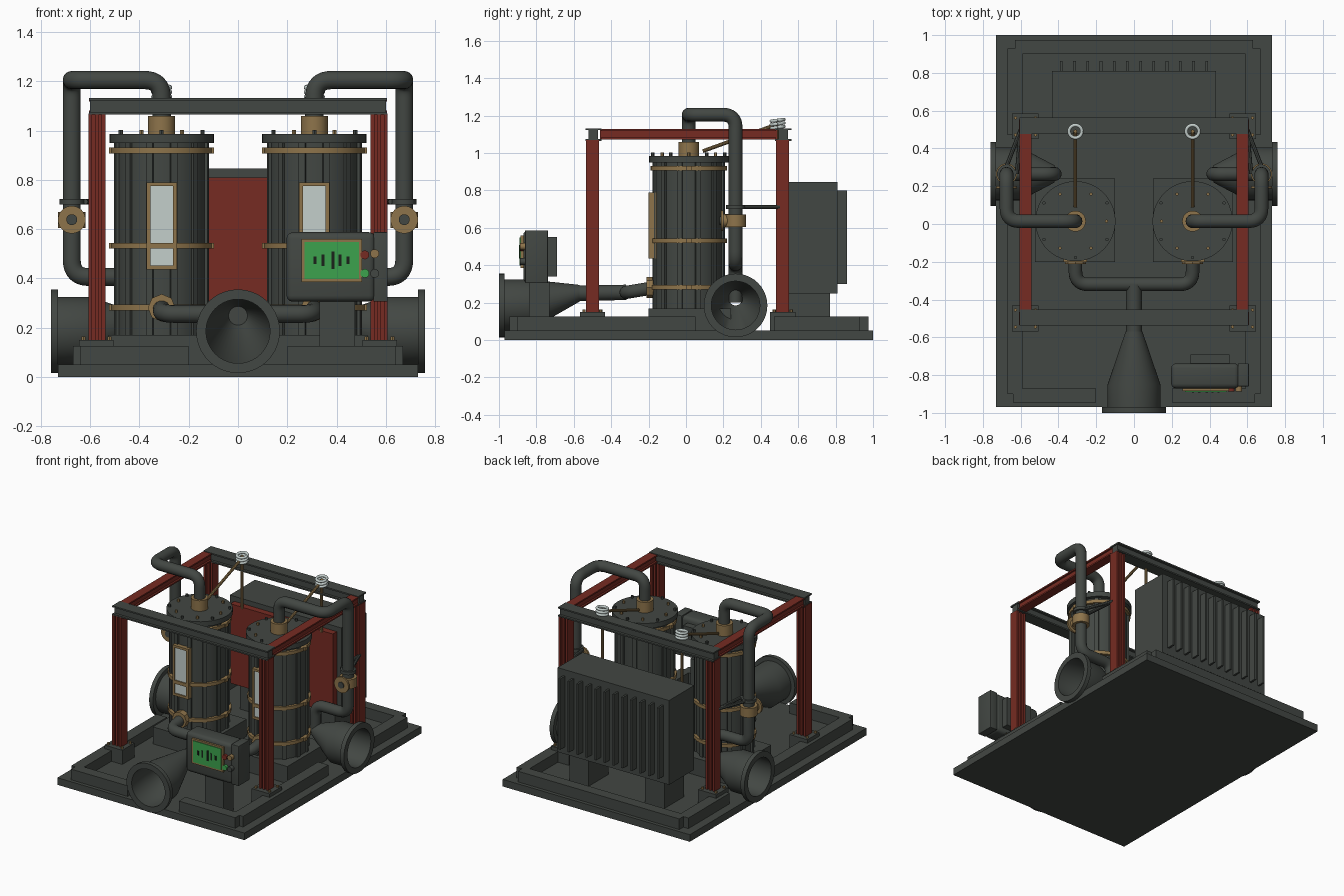
import bpy, bmesh, math
from mathutils import Vector, Matrix

cube = bpy.data.objects.get("Cube")
if cube:
    bpy.data.objects.remove(cube, do_unlink=True)


def material(name, *rgb):
    m = bpy.data.materials.new(name)
    m.use_nodes = True
    m.diffuse_color = (*rgb, 1)
    bsdf = next(n for n in m.node_tree.nodes if n.type == 'BSDF_PRINCIPLED')
    bsdf.inputs["Base Color"].default_value = (*rgb, 1)
    return m


STEEL = material("dark_steel", 0.055, 0.063, 0.056)
RED = material("oxide_red", 0.18, 0.024, 0.016)
BRASS = material("brass", 0.27, 0.175, 0.07)
GLASS = material("pale_glass", 0.55, 0.62, 0.60)
GREEN = material("screen_green", 0.045, 0.36, 0.075)
BLACK = material("black", 0.01, 0.015, 0.01)
smooth = []


def finish(name, bm, mat, round_part=False):
    bmesh.ops.recalc_face_normals(bm, faces=bm.faces[:])
    mesh = bpy.data.meshes.new(name)
    bm.to_mesh(mesh)
    bm.free()
    mesh.materials.append(mat)
    ob = bpy.data.objects.new(name, mesh)
    bpy.context.collection.objects.link(ob)
    if round_part:
        smooth.append(ob)
    return ob


def box(name, xs, ys, zs, mat=STEEL, bevel=0):
    bm = bmesh.new()
    bmesh.ops.create_cube(bm, size=1)
    spans = (xs, ys, zs)
    for v in bm.verts:
        v.co = [(s[0] + s[1]) / 2 + c * abs(s[1] - s[0]) for s, c in zip(spans, v.co)]
    if bevel:
        bmesh.ops.bevel(bm, geom=bm.edges[:], offset=bevel, segments=3, profile=0.5, affect='EDGES')
    return finish(name, bm, mat, bevel > 0)


def cyl(name, a, b, r, mat=STEEL, sides=32):
    a, b = Vector(a), Vector(b)
    bm = bmesh.new()
    turn = (b - a).to_track_quat('Z', 'Y').to_matrix().to_4x4()
    bmesh.ops.create_cone(bm, cap_ends=True, segments=sides, radius1=r, radius2=r,
                          depth=(b - a).length, matrix=Matrix.Translation((a + b) / 2) @ turn)
    return finish(name, bm, mat, sides > 8)


def pipe(name, points, r, bend, mat=STEEL):
    """Round pipe through points with rounded elbows."""
    pts = [Vector(p) for p in points]
    path = [pts[0]]
    for a, b, c in zip(pts, pts[1:], pts[2:]):
        p, q = b + (a - b).normalized() * bend, b + (c - b).normalized() * bend
        path += [p.lerp(b, t / 8).lerp(b.lerp(q, t / 8), t / 8) for t in range(9)]
    path.append(pts[-1])
    cu = bpy.data.curves.new(name, 'CURVE')
    cu.dimensions, cu.bevel_depth, cu.bevel_resolution, cu.use_fill_caps = '3D', r, 5, True
    sp = cu.splines.new('POLY')
    sp.points.add(len(path) - 1)
    for sv, p in zip(sp.points, path):
        sv.co = (*p, 1)
    tmp = bpy.data.objects.new(name + "_path", cu)
    bm = bmesh.new()
    mesh = tmp.to_mesh()
    bm.from_mesh(mesh)
    tmp.to_mesh_clear()
    bpy.data.objects.remove(tmp)
    finish(name, bm, mat, True)


def duct(name, rings, place):
    """Hollow flanged funnel; rings are (depth, centre height, radius), in a closed loop."""
    bm = bmesh.new()
    n = 40
    loops = [[bm.verts.new(place(d, r * math.cos(i * math.tau / n), z + r * math.sin(i * math.tau / n)))
              for i in range(n)] for d, z, r in rings]
    for a, b in zip(loops, loops[1:] + loops[:1]):
        for i in range(n):
            j = (i + 1) % n
            bm.faces.new((a[i], a[j], b[j], b[i]))
    finish(name, bm, STEEL, True)


def funnel(length, end_z, body):
    z = 0.185
    return [(0, z, .13), (0, z, .17), (.03, z, .17), (.03, z, .14), (body, z, .14),
            (length, end_z, .045), (length, end_z, .035), (body, z, .13)]


# Base plate, rear curb
box("base_plate", (-.73, .73), (-.97, 1), (0, .05))
box("rear_curb", (-.63, .63), (.9, .975), (.05, .125))

# Front inlet duct and manifold
duct("inlet_duct", funnel(.43, .25, .15), lambda d, u, z: (u, d - 1, z))
pipe("inlet_pipe", [(0, -.58, .25), (0, -.32, .255)], .042, .03)
pipe("manifold", [(-.31, -.17, .28), (-.31, -.32, .255), (.31, -.32, .255), (.31, -.17, .28)], .036, .07)

for y, n in ((-.495, "front"), (.52, "rear")):
    # Dark cross beams
    box(n + "_beam_web", (-.6, .6), (y - .025, y + .025), (1.07, 1.125))
    for z in (1.065, 1.122):
        box(n + "_beam_flange", (-.605, .605), (y - .043, y + .043), (z, z + .01))

for s in (-1, 1):
    # Curb and frame
    box("side_curb_front", (s * .59, s * .67), (-.9, .05), (.05, .125))
    box("side_curb_rear", (s * .59, s * .67), (.47, .93), (.05, .125))
    box("front_curb", (s * .2, s * .64), (-.945, -.87), (.05, .125))
    for z in (1.072, 1.118):
        box("side_beam_flange", (s * .542, s * .605), (-.455, .48), (z, z + .01), RED)
    box("side_beam_web", (s * .555, s * .593), (-.46, .49), (1.075, 1.125), RED)
    for y in (-.5, .517):
        box("post_pad", (s * .505, s * .645), (y - .068, y + .068), (.05, .15))
        box("post_web", (s * .545, s * .6), (y - .01, y + .01), (.15, 1.07), RED)
        for x in (.546, .573, .6):
            box("post_flange", (s * (x - .008), s * (x + .008)), (y - .035, y + .035), (.15, 1.07), RED)
        for x in (.522, .628):
            for dy in (-.045, .045):
                cyl("pad_bolt", (s * x, y + dy, .15), (s * x, y + dy, .163), .009, BRASS, 6)

    # Tank
    cx, cy = s * .31, .015
    box("tank_plinth", (s * .1, s * .525), (-.2, .24), (.05, .17))
    cyl("tank_body", (cx, cy, .17), (cx, cy, .96), .185, sides=48)
    cyl("tank_lid", (cx, cy, .95), (cx, cy, .985), .212, sides=48)
    for z in (.27, .52, .907):
        cyl("tank_band", (cx, cy, z), (cx, cy, z + .024), .204, BRASS, 48)
        for e in (-1, 1):
            box("band_lug", (cx + e * .19, cx + e * .213), (cy - .015, cy + .015), (z, z + .024), BRASS)
    for k in range(12):
        a = math.tau * (k + .5) / 12
        rib = box("tank_rib", (.18, .196), (-.014, .014), (.17, .95))
        rib.matrix_world = Matrix.Translation((cx, cy, 0)) @ Matrix.Rotation(a, 4, 'Z')
    for k in range(12):
        a = math.tau * k / 12
        r, mat = (.165, BRASS) if k % 2 == 0 else (.193, STEEL)
        p = Vector((cx + r * math.cos(a), cy + r * math.sin(a), .985))
        cyl("lid_bolt", p, p + Vector((0, 0, .017)), .009, mat, 6)
    cyl("lid_collar", (cx, cy, .98), (cx, cy, 1.06), .055, BRASS)
    cyl("inlet_collar", (cx, -.16, .28), (cx, -.212, .28), .056, BRASS, 8)

    # Sight glass with frame
    x0, x1, y0 = cx - .062, cx + .062, -.2
    for xs, zs in (((x0, x0 + .016), (.435, .79)), ((x1 - .016, x1), (.435, .79)),
                   ((x0, x1), (.435, .452)), ((x0, x1), (.774, .79)), ((x0, x1), (.52, .544))):
        box("sight_frame", xs, (y0, -.15), zs, BRASS)
    box("sight_glass", (x0 + .01, x1 - .01), (y0 + .008, -.15), (.44, .785), GLASS)

    # Riser pipe, valve and bracket
    px, py = s * .675, .265
    pipe("riser_pipe", [(cx, cy, 1.02), (cx, cy, 1.205), (px, cy, 1.205), (px, py, 1.205),
                        (px, py, .405), (s * .42, py, .405), (s * .42, py, .2)], .037, .07)
    cyl("pipe_flange", (px, py, .7), (px, py, .722), .05)
    cyl("valve_body", (px, py, .605), (px, py, .67), .056, BRASS)
    cyl("valve_neck", (px, py, .638), (px, .2, .638), .035, BRASS)
    cyl("valve_wheel", (px, .2, .638), (px, .187, .638), .056, BRASS)
    cyl("valve_hub", (px, .188, .638), (px, .18, .638), .022, STEEL)
    for x in (.62, .69):
        cyl("pipe_bracket", (s * x, py, .711), (s * .6, .5, .711), .011, sides=8)

    # Side duct
    duct("side_duct", funnel(.34, .22, .16), lambda d, u, z: (s * (.76 - d), py + u, z))

    # Rod, drop bar and ring stack
    cyl("lid_rod", (cx, .09, 1.01), (cx, .49, 1.155), .01, BRASS, 10)
    cyl("drop_rod", (cx, .49, .8), (cx, .49, 1.17), .01, BRASS, 10)
    tilt = Matrix.Rotation(math.radians(8), 3, 'X')
    for z in (1.137, 1.156, 1.175):
        ring = [Vector((.034 * math.cos(t * math.tau / 24), .034 * math.sin(t * math.tau / 24), 0))
                for t in range(25)]
        pipe("insulator_ring", [tilt @ p + Vector((cx, .49, z)) for p in ring], .009, .001, GLASS)

    # Radiator legs
    box("radiator_leg", (s * .22, s * .37), (.55, .77), (.05, .26))

# Radiator cabinet
box("radiator_cabinet", (-.435, .435), (.53, .81), (.25, .845))
box("cabinet_panel", (-.4, .4), (.485, .53), (.25, .81), RED)
for k in range(12):
    x = -.385 + k * .07
    box("radiator_fin", (x - .007, x + .007), (.8, .862), (.3, .8))

# Control stand
box("stand_pillar", (.33, .475), (-.84, -.73), (.05, .31))
box("control_box", (.197, .557), (-.87, -.738), (.305, .587), STEEL, .025)
box("control_side", (.55, .608), (-.86, -.738), (.305, .587), STEEL, .004)
box("control_back", (.3, .505), (-.74, -.69), (.34, .55))
box("screen_frame", (.258, .503), (-.884, -.865), (.385, .56), BRASS)
box("screen", (.27, .491), (-.889, -.87), (.398, .548), GREEN)
for x, h in ((.312, .015), (.345, .024), (.385, .036), (.415, .024), (.447, .015)):
    box("gauge_bar", (x - .006, x + .006), (-.892, -.888), (.473 - h, .473 + h), BLACK)
for x, z, mat in ((.515, .495, RED), (.555, .5, BRASS), (.515, .42, GREEN), (.555, .42, STEEL)):
    cyl("control_button", (x, -.85, z), (x, -.888, z), .018, mat, 16)

# Smooth round parts, keep edges sharp
bpy.ops.object.select_all(action='DESELECT')
for ob in smooth:
    ob.select_set(True)
bpy.context.view_layer.objects.active = smooth[0]
bpy.ops.object.shade_smooth_by_angle(angle=math.radians(35))
